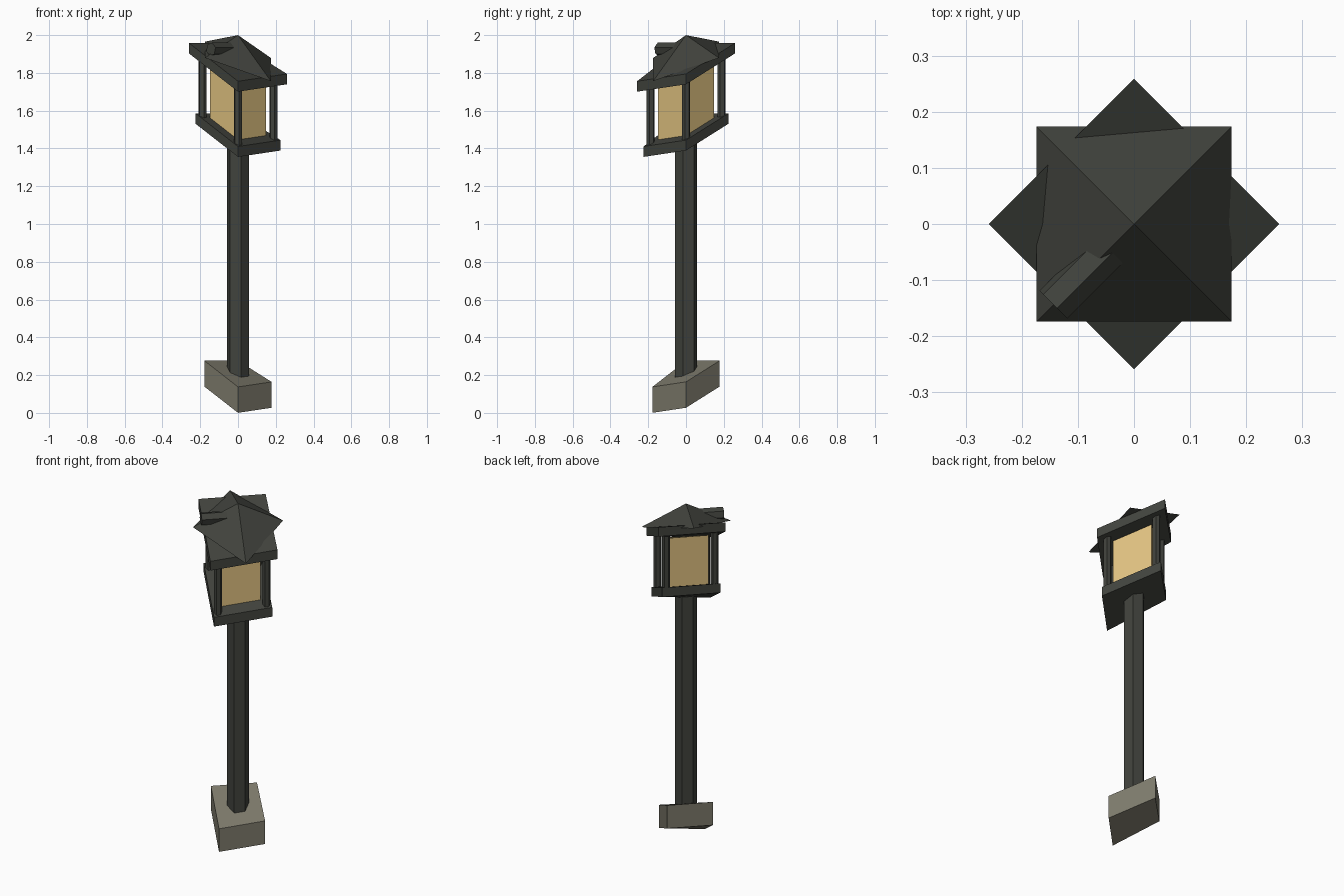
import bpy, math
from mathutils import Matrix, Vector

if "Cube" in bpy.data.objects:
    bpy.data.objects.remove(bpy.data.objects["Cube"])


def material(name, rgb):
    m = bpy.data.materials.new(name)
    m.diffuse_color = (*rgb, 1)
    m.use_nodes = True
    m.node_tree.nodes["Principled BSDF"].inputs["Base Color"].default_value = m.diffuse_color
    return m


IRON = material("dark iron", (0.052, 0.055, 0.046))
STONE = material("grey stone", (0.2, 0.19, 0.145))
GLASS = material("amber glass", (0.72, 0.52, 0.21))

# tilt of the skewed plates at the right, back, left and front corners, per unit of radius
TILT = (-0.28, 0.35, 0.35, -0.43)


def add(name, verts, faces, mat):
    me = bpy.data.meshes.new(name)
    me.from_pydata(verts, [], faces)
    me.materials.append(mat)
    ob = bpy.data.objects.new(name, me)
    bpy.context.collection.objects.link(ob)
    return ob


def ring(n, r, z, start, tilt=None):
    pts = []
    for i in range(n):
        a = start + math.tau * i / n
        pts.append(Vector((r * math.cos(a), r * math.sin(a), z + (tilt[i] * r if tilt else 0))))
    return pts


def prism(name, n, r, z0, z1, mat, start=0.0, tilt=None, place=None):
    verts = ring(n, r, z0, start, tilt) + ring(n, r, z1, start, tilt)
    if place:
        verts = [place @ v for v in verts]
    faces = [tuple(reversed(range(n))), tuple(range(n, 2 * n))]
    faces += [(i, (i + 1) % n, (i + 1) % n + n, i + n) for i in range(n)]
    return add(name, verts, faces, mat)


# stone foot and hexagonal pole
prism("base", 4, 0.178, 0.077, 0.214, STONE, tilt=TILT)
prism("pole", 6, 0.06, 0.13, 1.47, IRON, math.radians(45))

# lantern plates and glass
prism("lantern_floor", 4, 0.225, 1.452, 1.507, IRON, tilt=TILT)
prism("glass", 4, 0.148, 1.505, 1.80, GLASS, tilt=TILT)
prism("lantern_cap", 4, 0.259, 1.812, 1.867, IRON, tilt=TILT)

# corner posts
for i, side in enumerate(("right", "back", "left", "front")):
    a = i * math.pi / 2
    r = 0.187
    move = Matrix.Translation((r * math.cos(a), r * math.sin(a), TILT[i] * r))
    prism(side + "_post", 6, 0.022, 1.48, 1.84, IRON, math.radians(45), place=move)

# four-sided roof, turned 45 degrees to the cap
roof = ring(4, 0.246, 1.867, math.pi / 4, (0.05, 0.4, 0.05, -0.45))
roof.append(Vector((0, 0, 2.0)))
add("roof", roof, [(3, 2, 1, 0)] + [(i, (i + 1) % 4, 4) for i in range(4)], IRON)

# short hexagonal bar sticking out of the roof
out = Vector((-1, -1, 0)).to_track_quat('Z', 'Y').to_matrix().to_4x4()
prism("roof_bar", 6, 0.036, 0.02, 0.203, IRON, math.radians(15),
      place=Matrix.Translation((0, 0, 1.925)) @ out)
